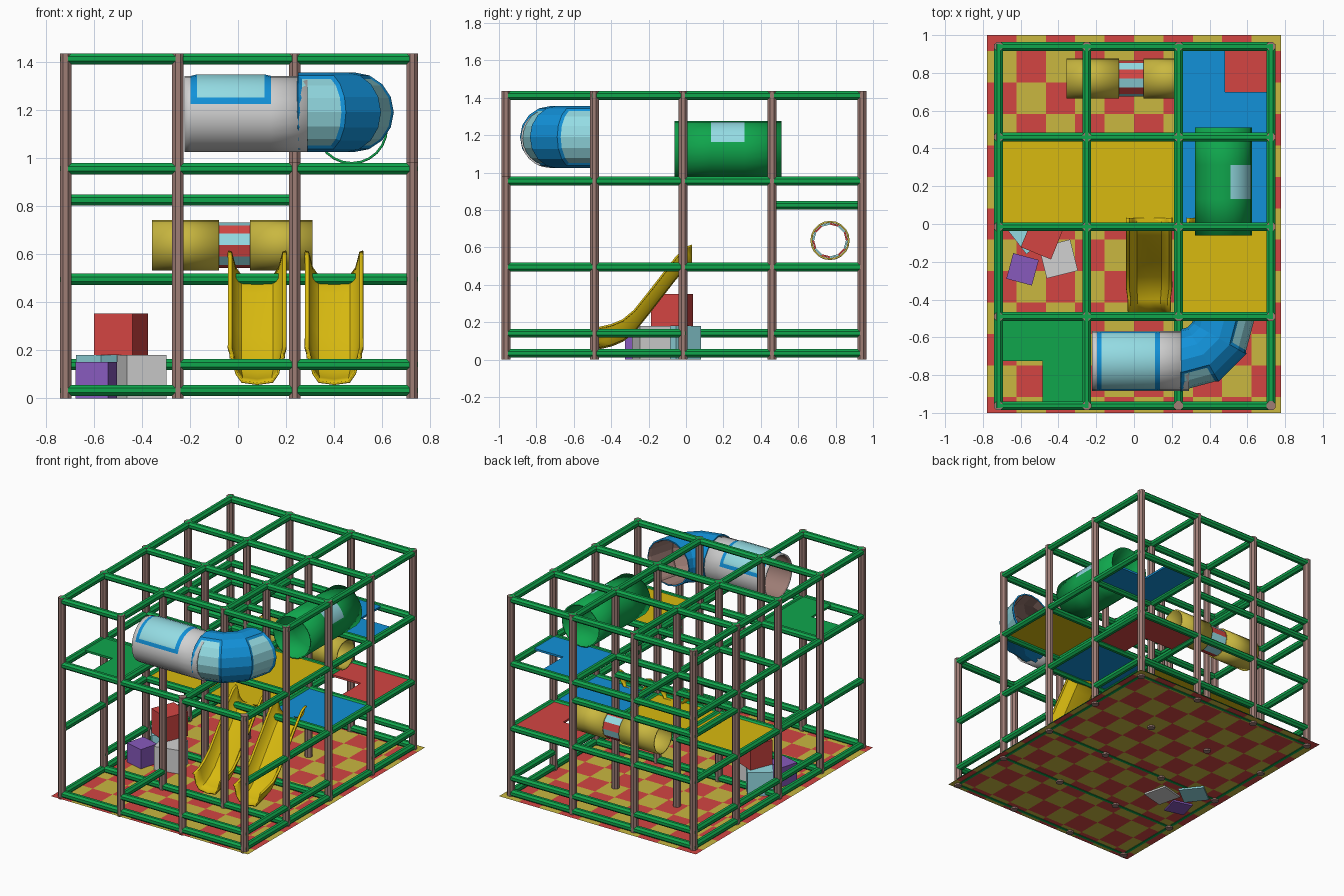
import bpy, bmesh, math
from mathutils import Vector, Matrix

if "Cube" in bpy.data.objects:
    bpy.data.objects.remove(bpy.data.objects["Cube"])

def mat(name, *rgb):
    m = bpy.data.materials.new(name)
    lin = [c / 12.92 if c <= 0.04045 else ((c + 0.055) / 1.055) ** 2.4 for c in rgb]
    m.diffuse_color = (*lin, 1)
    m.use_nodes = True
    m.node_tree.nodes["Principled BSDF"].inputs["Base Color"].default_value = m.diffuse_color
    return m

RED = mat("red", .83, .27, .26)
KHAKI = mat("khaki yellow", .79, .72, .25)
GREEN = mat("green", .06, .65, .30)
BROWN = mat("dusty brown", .62, .49, .46)
BLUE = mat("blue", .07, .57, .85)
CYAN = mat("pale cyan", .58, .86, .89)
WHITE = mat("off white", .82, .82, .82)
YELLOW = mat("bright yellow", .85, .73, .06)
PURPLE = mat("purple", .53, .35, .74)

def finish(name, bm, mats, smooth=False):
    me = bpy.data.meshes.new(name)
    bm.to_mesh(me)
    bm.free()
    for m in mats:
        me.materials.append(m)
    ob = bpy.data.objects.new(name, me)
    bpy.context.collection.objects.link(ob)
    if smooth:
        bpy.ops.object.select_all(action='DESELECT')
        ob.select_set(True)
        bpy.context.view_layer.objects.active = ob
        bpy.ops.object.shade_smooth_by_angle(angle=math.radians(35))
    return ob

def solidify(ob, t, mat_offset=0):
    s = ob.modifiers.new("thickness", 'SOLIDIFY')
    s.thickness, s.offset, s.material_offset = t, -1, mat_offset
    return ob

def add_rod(bm, a, b, r):
    a, b = Vector(a), Vector(b)
    d = b - a
    M = Matrix.Translation((a + b) / 2) @ d.to_track_quat('Z', 'Y').to_matrix().to_4x4() \
        @ Matrix.Rotation(math.pi / 8, 4, 'Z')
    bmesh.ops.create_cone(bm, cap_ends=True, segments=8, radius1=r, radius2=r, depth=d.length, matrix=M)

def add_box(bm, x0, x1, y0, y1, z0, z1):
    M = Matrix.Translation(((x0 + x1) / 2, (y0 + y1) / 2, (z0 + z1) / 2)) \
        @ Matrix.Diagonal((x1 - x0, y1 - y0, z1 - z0, 1))
    bmesh.ops.create_cube(bm, size=1, matrix=M)

X = [-.717, -.25, .236, .725]
Y = [-.962, -.49, -.015, .46, .94]

# Chequered floor mat, half tiles at front and back
bm = bmesh.new()
ys = [-1] + [-1 + (k + .5) / 6 for k in range(12)] + [1]
for i in range(10):
    for j in range(13):
        xa, xb = -.778 + i * .1556, -.778 + (i + 1) * .1556
        f = bm.faces.new([bm.verts.new(p) for p in (
            (xa, ys[j], .012), (xb, ys[j], .012), (xb, ys[j + 1], .012), (xa, ys[j + 1], .012))])
        f.material_index = (i + j) % 2
finish("floor_mat", bm, [RED, KHAKI])

# Posts: two front ones stop at the upper deck
bm = bmesh.new()
for i, x in enumerate(X):
    for j, y in enumerate(Y):
        add_rod(bm, (x, y, 0), (x, y, .98 if j == 0 and i > 1 else 1.435), .026)
finish("posts", bm, [BROWN], True)

# Beams: level -> x-direction runs (row, bay from, bay to) and y-direction runs (column, from, to)
levels = {
    .033: ([(0, 0, 3), (1, 0, 3), (2, 0, 3), (4, 0, 3)], [(0, 0, 4), (3, 0, 4)]),
    .14: ([(0, 1, 3), (4, 0, 3)], [(0, 1, 4), (1, 0, 1), (3, 0, 2), (3, 3, 4)]),
    .495: ([(2, 0, 3), (3, 0, 3), (4, 0, 3)], [(0, 0, 4), (1, 2, 3), (2, 2, 4), (3, 0, 4)]),
    .825: ([(4, 0, 2), (3, 0, 2)], [(0, 3, 4)]),
    .955: ([(j, 0, 3) for j in range(5)], [(i, 0, 4) for i in range(4)]),
    1.412: ([(0, 0, 1)] + [(j, 0, 3) for j in range(1, 5)],
            [(0, 0, 4), (1, 0, 4), (2, 1, 4), (3, 1, 4)]),
}
for n, (z, (xr, yr)) in enumerate(levels.items()):
    bm = bmesh.new()
    for j, a, b in xr:
        add_rod(bm, (X[a], Y[j], z), (X[b], Y[j], z), .025)
    for i, a, b in yr:
        add_rod(bm, (X[i], Y[a] - .012, z), (X[i], Y[b] + .012, z), .025)
    finish(f"beams_level_{n}", bm, [GREEN], True)

# Deck plates, some with a square climbing hole in one corner
def deck(name, m, bx0, bx1, row, z, hole=None):
    x0, x1, y0, y1 = X[bx0] + .01, X[bx1] - .01, Y[row] + .01, Y[row + 1] - .01
    bm = bmesh.new()
    if hole is None:
        add_box(bm, x0, x1, y0, y1, z - .007, z + .007)
    else:
        xm, ym = (x0 + x1) / 2, (y0 + y1) / 2
        back = (ym, y1) if hole < 0 else (y0, ym)
        front = (y0, ym) if hole < 0 else (ym, y1)
        side = (xm, x1) if hole < 0 else (x0, xm)
        add_box(bm, x0, x1, *back, z - .007, z + .007)
        add_box(bm, *side, *front, z - .007, z + .007)
    finish(name, bm, [m])

deck("yellow_lower_deck", YELLOW, 0, 2, 2, .5)
deck("blue_lower_deck", BLUE, 2, 3, 2, .5)
deck("red_lower_deck", RED, 2, 3, 3, .5, -1)
deck("blue_upper_deck", BLUE, 2, 3, 3, .965, 1)
deck("yellow_upper_deck", YELLOW, 2, 3, 1, .965)
deck("green_upper_deck", GREEN, 0, 1, 0, .965, -1)

# Tube skin through rings of (centre, outward direction); window(segment, angle) picks glazed faces
def tube(name, rings, r, sides, mats, window=None, frame=0, depth=0, rule=None, smooth=True):
    bm = bmesh.new()
    vs = []
    for c, u in rings:
        c, u = Vector(c), Vector(u)
        vs.append([bm.verts.new(c + r * (u * math.cos(a) + Vector((0, 0, math.sin(a)))))
                   for a in (2 * math.pi * j / sides for j in range(sides))])
    glazed = []
    for k in range(len(rings) - 1):
        for j in range(sides):
            q = (j + 1) % sides
            f = bm.faces.new((vs[k][j], vs[k + 1][j], vs[k + 1][q], vs[k][q]))
            if rule:
                f.material_index = rule(j)
            ang = ((j + .5) * 360 / sides + 180) % 360 - 180
            if window and window(k, ang):
                f.material_index = 2
                glazed.append(f)
    if frame:
        bm.normal_update()
        for f in bmesh.ops.inset_region(bm, faces=glazed, thickness=frame, depth=depth,
                                        use_even_offset=True, use_boundary=True)["faces"]:
            f.material_index = 1
    return solidify(finish(name, bm, mats, smooth), .01, len(mats) - 1)

# White crawl tube with framed roof window
F = (0, -1, 0)
tube("white_tube", [((x, -.725, 1.183), F) for x in (-.222, -.197, .137, .29)], .158, 24,
     [WHITE, BLUE, CYAN, BROWN], lambda k, a: k == 1 and 15 < a < 165, .026, .006)

# Blue faceted elbow with windows on its outer side
elbow = []
for t in (0, 30, 60, 90):
    u = Vector((math.sin(math.radians(t)), -math.cos(math.radians(t)), 0))
    elbow.append((Vector((.25, -.49, 1.19)) + u * .232, u))
tube("blue_elbow", elbow, .166, 16, [BLUE, BLUE, CYAN, BROWN],
     lambda k, a: k != 1 and abs(a) < 66, .018, -.006, smooth=False)

# Green tunnel with a window
tube("green_tunnel", [((.473, y, 1.124), (1, 0, 0)) for y in (-.062, .133, .313, .51)], .151, 24,
     [GREEN, GREEN, CYAN, GREEN], lambda k, a: k == 1 and 15 < a < 75)

# Yellow crawl tunnel with a striped clear middle
for n, (a, b) in {"left": (-.357, -.08), "right": (.05, .31)}.items():
    tube(f"yellow_tunnel_{n}", [((x, .77, .637), F) for x in (a, b)], .105, 20, [KHAKI])
tube("striped_tunnel_middle", [((x, .77, .637), F) for x in (-.09, .06)], .095, 12,
     [CYAN, RED], rule=lambda j: j % 2, smooth=False).modifiers[0].material_offset = 0

# Slides: U section swept down a curved path
section = [(-.12, .11), (-.105, .105), (-.088, .04), (-.065, .008), (0, 0),
           (.065, .008), (.088, .04), (.105, .105), (.12, .11)]
path = [(.03, .505), (-.01, .49), (-.06, .435), (-.2, .255), (-.28, .155), (-.34, .105), (-.40, .08), (-.465, .065)]
for n, cx in enumerate((.08, .40)):
    bm = bmesh.new()
    rows = [[bm.verts.new((cx + sx * (1 if k < 6 else .93), y, z + sz)) for sx, sz in section]
            for k, (y, z) in enumerate(path)]
    for a, b in zip(rows, rows[1:]):
        for i in range(len(section) - 1):
            bm.faces.new((a[i], b[i], b[i + 1], a[i + 1]))
    solidify(finish(f"slide_{n + 1}", bm, [YELLOW], True), .01)

# Loose foam blocks: colour, x, y, base z, width, height, turn
for name, m, x, y, z, w, h, turn in (
        ("purple_block", PURPLE, -.59, -.24, 0, .14, .15, -15),
        ("white_block", WHITE, -.40, -.185, 0, .17, .18, 14),
        ("cyan_block", CYAN, -.555, -.04, 0, .17, .18, 38),
        ("red_block", RED, -.487, -.075, .18, .173, .172, -22)):
    bm = bmesh.new()
    add_box(bm, -w / 2, w / 2, -w / 2, w / 2, 0, h)
    ob = finish(name, bm, [m])
    ob.location = (x, y, z)
    ob.rotation_euler.z = math.radians(turn)
